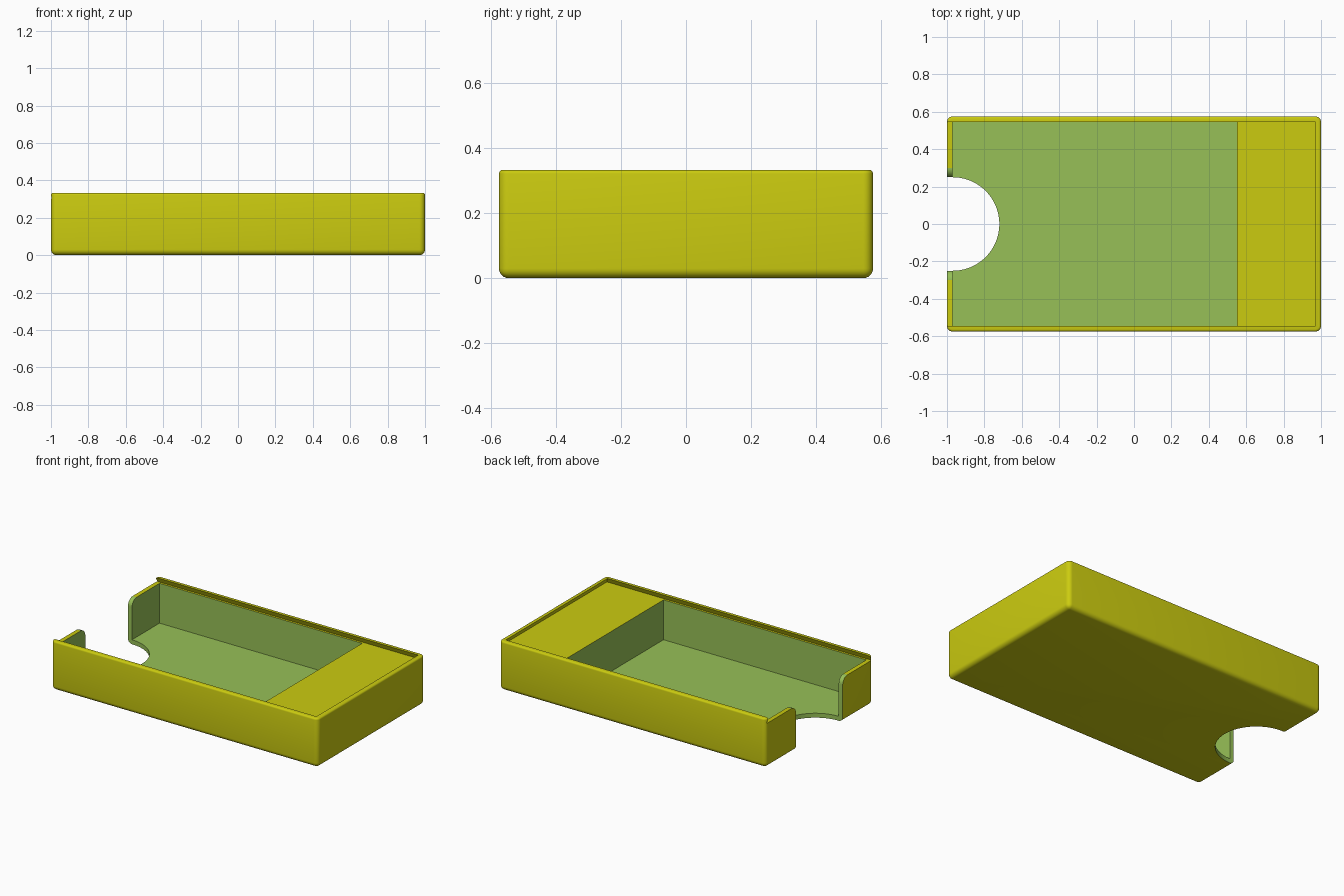
import bpy, bmesh
from math import cos, sin, pi

cube = bpy.data.objects.get("Cube")
if cube:
    bpy.data.objects.remove(cube, do_unlink=True)

L, W, H = 1.0, 0.575, 0.333      # half length, half width, height
WALL, LEDGE = 0.03, 0.30         # wall thickness, height the lid rests on
NOTCH_R, FLARE = 0.25, 0.05      # thumb notch radius, rounding of its top corners


def material(name, rgb):
    m = bpy.data.materials.new(name)
    m.use_nodes = True
    m.diffuse_color = (*rgb, 1)
    m.node_tree.nodes["Principled BSDF"].inputs["Base Color"].default_value = (*rgb, 1)
    return m


olive = material("olive yellow", (0.60, 0.60, 0.005))
green = material("leaf green", (0.31, 0.53, 0.095))


def finish(name, bm, mat):
    bmesh.ops.recalc_face_normals(bm, faces=bm.faces)
    me = bpy.data.meshes.new(name)
    bm.to_mesh(me)
    bm.free()
    me.materials.append(mat)
    ob = bpy.data.objects.new(name, me)
    bpy.context.collection.objects.link(ob)
    return ob


def loft(name, lower, upper, mat):
    """Solid between two matching loops of points."""
    bm = bmesh.new()
    a = [bm.verts.new(p) for p in lower]
    b = [bm.verts.new(p) for p in upper]
    bm.faces.new(a)
    bm.faces.new(b)
    for i in range(len(a)):
        j = (i + 1) % len(a)
        bm.faces.new((a[i], a[j], b[j], b[i]))
    return finish(name, bm, mat)


def rect(x0, x1, y, z):
    return [(x0, -y, z), (x1, -y, z), (x1, y, z), (x0, y, z)]


# Rounded outer block
bm = bmesh.new()
bmesh.ops.create_cube(bm, size=1)
for v in bm.verts:
    v.co = (v.co.x * 2 * L, v.co.y * 2 * W, (v.co.z + 0.5) * H)
edges = [e for e in bm.edges if min(v.co.z for v in e.verts) < 0.01]
bmesh.ops.bevel(bm, geom=edges, offset=0.03, segments=6, profile=0.5, affect='EDGES')
edges = [e for e in bm.edges if min(v.co.z for v in e.verts) > H - 0.001]
bmesh.ops.bevel(bm, geom=edges, offset=0.012, segments=4, profile=0.5, affect='EDGES')
box = finish("box_body", bm, olive)
box.data.materials.append(green)

# Dovetail lid groove, open at one end
slope = 0.015
rise = H - LEDGE
inner_x, inner_y = L - WALL, W - WALL
groove = loft("groove_cutter",
              rect(-1.2, inner_x + slope, inner_y + slope, LEDGE),
              rect(-1.2, inner_x - slope, inner_y - slope, LEDGE + 2 * rise), olive)

# Main compartment
cavity = loft("cavity_cutter", rect(-inner_x, 0.55, inner_y, WALL),
              rect(-inner_x, 0.55, inner_y, LEDGE + 0.015), green)

# Thumb notch through the floor
arc = [(-inner_x + NOTCH_R * cos(t), NOTCH_R * sin(t))
       for t in [-pi / 2 + pi * i / 48 for i in range(49)]]
outline = [(-1.2, -NOTCH_R)] + arc + [(-1.2, NOTCH_R)]
notch = loft("notch_cutter", [(x, y, -0.1) for x, y in outline],
             [(x, y, 0.5) for x, y in outline], green)

# Rounded top corners of the end wall beside the notch
half = [(NOTCH_R + FLARE - FLARE * cos(t), LEDGE - FLARE + FLARE * sin(t))
        for t in [pi / 2 * i / 8 for i in range(9)]]
half.append((NOTCH_R + FLARE, 0.32))
profile = half + [(-y, z) for y, z in reversed(half)]
flare = loft("flare_cutter", [(-1.2, y, z) for y, z in profile],
             [(-inner_x + 0.01, y, z) for y, z in profile], green)

# Cut everything out of the block; cut faces keep the cutter's colour
bpy.context.view_layer.objects.active = box
for cutter in (groove, cavity, notch, flare):
    mod = box.modifiers.new(cutter.name, 'BOOLEAN')
    mod.operation, mod.solver = 'DIFFERENCE', 'EXACT'
    mod.material_mode = 'TRANSFER'
    mod.object = cutter
    bpy.ops.object.modifier_apply(modifier=mod.name)
    bpy.data.objects.remove(cutter, do_unlink=True)

# Smooth roundings, crisp corners
bpy.ops.object.select_all(action='DESELECT')
box.select_set(True)
bpy.ops.object.shade_smooth_by_angle(angle=pi / 6)
